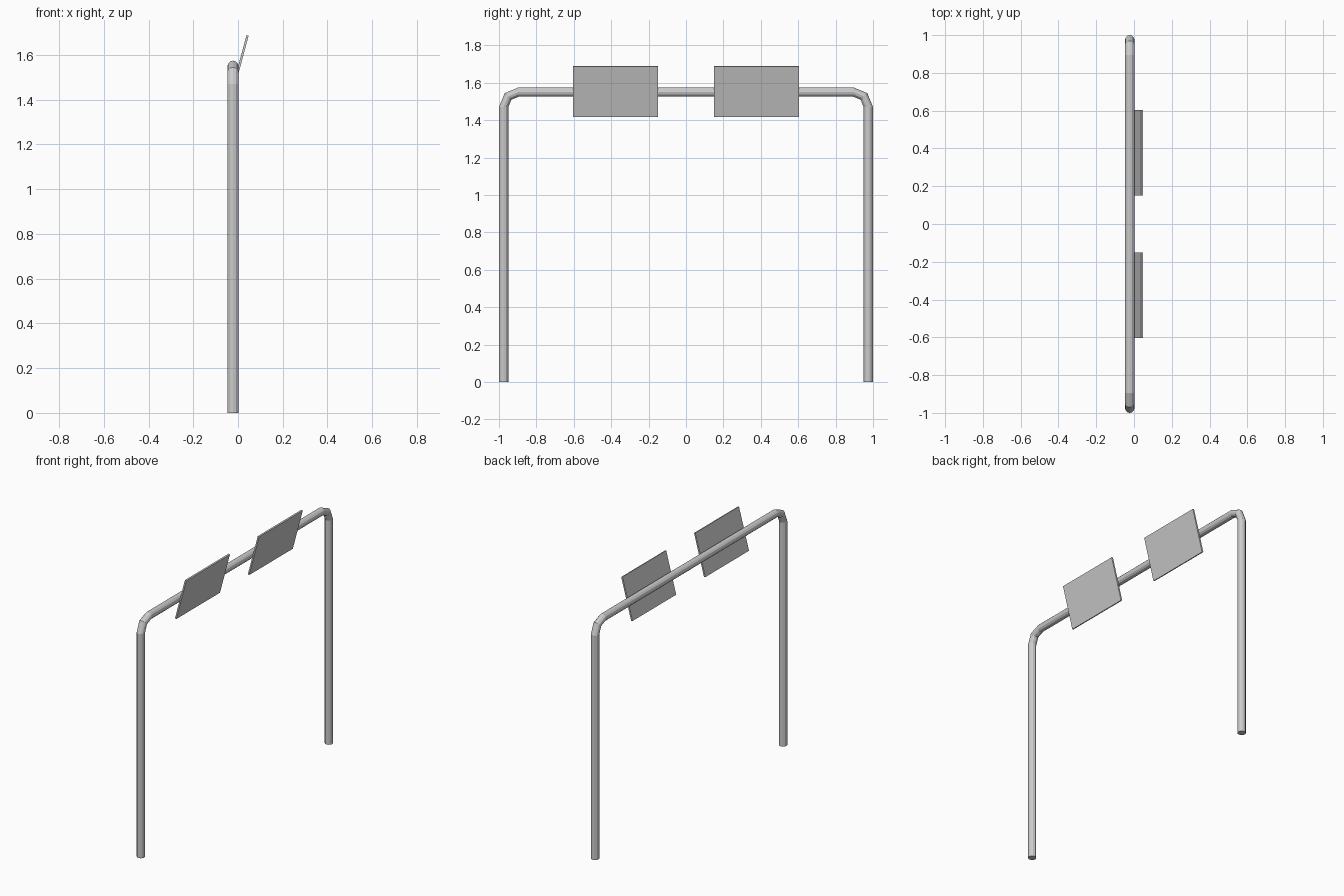
import bpy, bmesh
from math import sin, cos, pi, radians
from mathutils import Matrix, Vector

if "Cube" in bpy.data.objects:
    bpy.data.objects.remove(bpy.data.objects["Cube"])

PIPE_X, R, SIDES = -0.0225, 0.025, 12
BEND, TOP, SIDE = 0.08, 1.55, 0.975


def finish(bm, name):
    bmesh.ops.recalc_face_normals(bm, faces=bm.faces)
    mesh = bpy.data.meshes.new(name)
    bm.to_mesh(mesh)
    bm.free()
    obj = bpy.data.objects.new(name, mesh)
    bpy.context.collection.objects.link(obj)
    return obj


# Bent pipe frame: (y, z, angle of the ring's outward direction)
path = [(SIDE, 0, 0)]
for a in (0, pi / 4, pi / 2):
    path.append((SIDE - BEND + BEND * cos(a), TOP - BEND + BEND * sin(a), a))
path += [(-y, z, pi - a) for y, z, a in reversed(path)]

bm = bmesh.new()
rings = []
for y, z, a in path:
    ring = []
    for i in range(SIDES):
        t = 2 * pi * i / SIDES
        out = R * cos(t)
        ring.append(bm.verts.new((PIPE_X + R * sin(t), y + out * cos(a), z + out * sin(a))))
    rings.append(ring)
for r0, r1 in zip(rings, rings[1:]):
    for i in range(SIDES):
        j = (i + 1) % SIDES
        bm.faces.new((r0[i], r0[j], r1[j], r1[i]))
bm.faces.new(rings[0])
bm.faces.new(rings[-1])
finish(bm, "pipe_frame")

# Two tilted sign panels resting against the crossbar
for name, y in (("left_panel", -0.3775), ("right_panel", 0.3775)):
    bm = bmesh.new()
    m = (Matrix.Translation(Vector((0.0065, y, 1.5525)))
         @ Matrix.Rotation(radians(15), 4, 'Y')
         @ Matrix.Diagonal((0.01, 0.453, 0.28, 1)))
    bmesh.ops.create_cube(bm, size=1, matrix=m)
    finish(bm, name)
